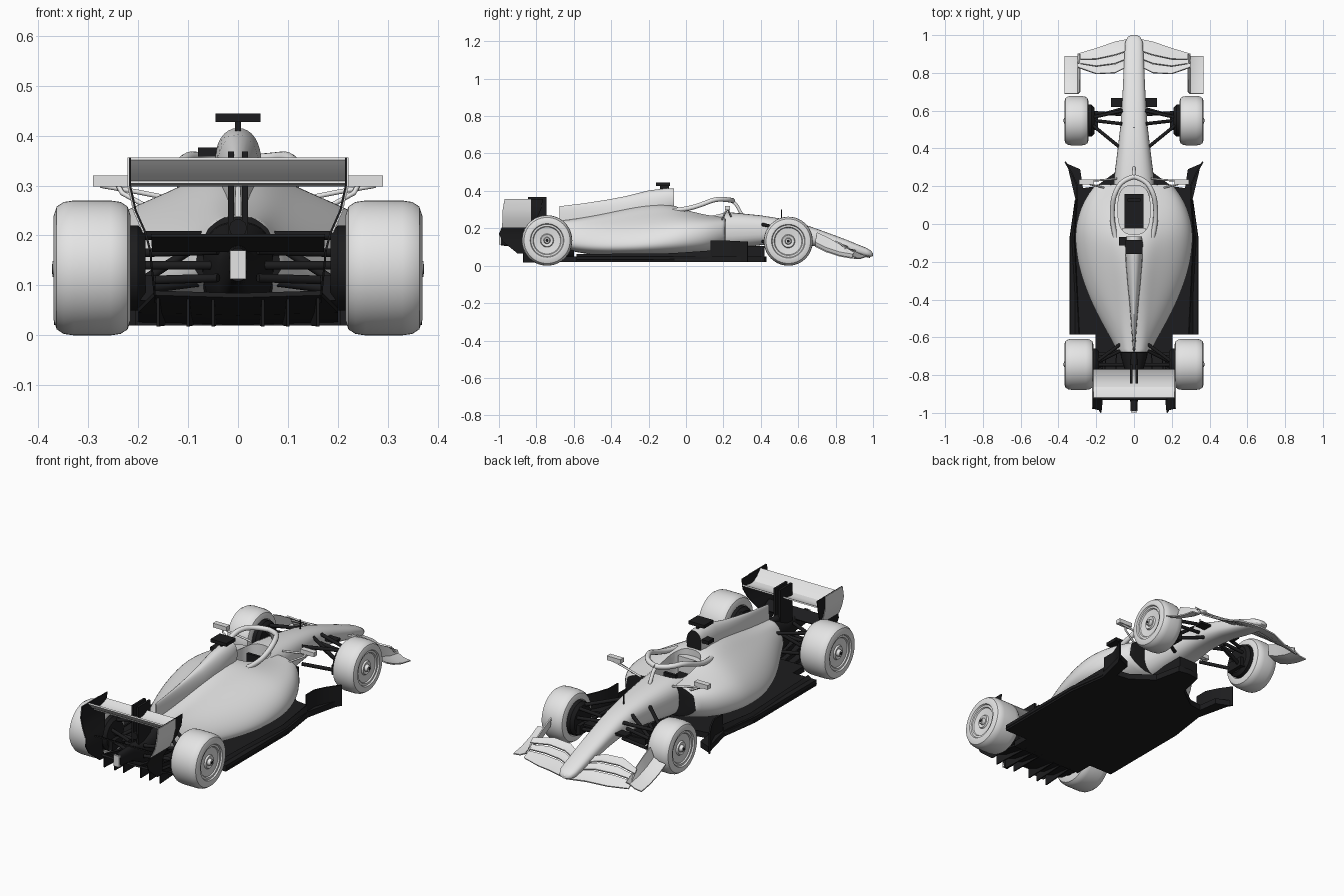
import bpy, bmesh, math
from mathutils import Vector

if "Cube" in bpy.data.objects:
    bpy.data.objects.remove(bpy.data.objects["Cube"])


def material(name, c):
    m = bpy.data.materials.new(name)
    m.diffuse_color = (*c, 1)
    m.use_nodes = True
    m.node_tree.nodes["Principled BSDF"].inputs["Base Color"].default_value = m.diffuse_color
    return m


LIGHT = material("pale_grey_paint", (0.78, 0.78, 0.78))
DARK = material("black_carbon", (0.012, 0.012, 0.013))
meshes = []


def add(name, bm, *mats):
    bmesh.ops.recalc_face_normals(bm, faces=bm.faces)
    me = bpy.data.meshes.new(name)
    bm.to_mesh(me)
    bm.free()
    for m in mats:
        me.materials.append(m)
    ob = bpy.data.objects.new(name, me)
    bpy.context.collection.objects.link(ob)
    meshes.append(ob)
    return ob


def mirror(ob):
    m = ob.modifiers.new("mirror", 'MIRROR')
    m.use_clip = True
    return ob


def loft(name, rings, mats, front=0, back=0, sub=0, crease=0.0):
    """Skin closed rings; front/back are the material slots of the end caps."""
    bm = bmesh.new()
    layer = bm.edges.layers.float.new("crease_edge")
    vs = [[bm.verts.new(p) for p in r] for r in rings]
    n = len(vs[0])
    for a, b in zip(vs, vs[1:]):
        for i in range(n):
            j = (i + 1) % n
            bm.faces.new((a[i], a[j], b[j], b[i]))
    for ring, slot in ((vs[0], front), (vs[-1], back)):
        f = bm.faces.new(ring)
        f.material_index = slot
        for e in f.edges:
            e[layer] = crease
    ob = add(name, bm, *mats)
    if sub:
        ob.modifiers.new("smooth", 'SUBSURF').levels = sub
    return ob


def oval(y, hw, zb, zt, e=2.6, n=32):
    pts = []
    for i in range(n):
        a = 2 * math.pi * i / n
        c, s = math.cos(a), math.sin(a)
        pts.append((hw * math.copysign(abs(c) ** (2 / e), c), y,
                    (zb + zt) / 2 + (zt - zb) / 2 * math.copysign(abs(s) ** (2 / e), s)))
    return pts


def sheet(name, rows, mat, thick=0.006):
    """Thin curved panel from a grid of points, mirrored in x."""
    bm = bmesh.new()
    vs = [[bm.verts.new(p) for p in r] for r in rows]
    for a, b in zip(vs, vs[1:]):
        for i in range(len(a) - 1):
            bm.faces.new((a[i], a[i + 1], b[i + 1], b[i]))
    ob = add(name, bm, mat)
    mirror(ob)
    s = ob.modifiers.new("thickness", 'SOLIDIFY')
    s.thickness, s.offset = thick, 0
    return ob


def box(name, x, y, z, mat, both=False):
    bm = bmesh.new()
    bmesh.ops.create_cube(bm, size=1)
    for v in bm.verts:
        v.co = [(r[0] + r[1]) / 2 + c * (r[1] - r[0]) for r, c in zip((x, y, z), v.co)]
    ob = add(name, bm, mat)
    return mirror(ob) if both else ob


def lathe(name, profile, y, z, mat):
    """Revolve an (x, radius) profile about the axle, mirrored."""
    bm = bmesh.new()
    vs = [bm.verts.new((x, y, z + r)) for x, r in profile]
    es = [bm.edges.new(p) for p in zip(vs, vs[1:])]
    bmesh.ops.spin(bm, geom=vs + es, cent=(0, y, z), axis=(1, 0, 0),
                   angle=2 * math.pi, steps=56, use_merge=True)
    bmesh.ops.remove_doubles(bm, verts=bm.verts, dist=1e-5)
    return mirror(add(name, bm, mat))


def tube(name, paths, r, mat, smooth=False):
    """Round rods along paths, on both sides of the car."""
    cu = bpy.data.curves.new(name, 'CURVE')
    cu.dimensions, cu.bevel_depth, cu.bevel_resolution = '3D', r, 3
    cu.use_fill_caps = True
    for path in paths:
        for s in (1, -1):
            sp = cu.splines.new('NURBS' if smooth else 'POLY')
            sp.points.add(len(path) - 1)
            for p, (x, y, z) in zip(sp.points, path):
                p.co = (s * x, y, z, 1)
            if smooth:
                sp.order_u, sp.use_endpoint_u = 3, True
    cu.materials.append(mat)
    ob = bpy.data.objects.new(name, cu)
    bpy.context.collection.objects.link(ob)
    return ob


# nose and cockpit tub
nose = loft("nose_and_tub", [oval(*s) for s in (
    (1.0, .015, .052, .066), (.99, .033, .048, .08), (.965, .046, .048, .095),
    (.85, .053, .07, .142), (.72, .059, .10, .19), (.62, .065, .115, .225), (.52, .072, .12, .25),
    (.4, .086, .11, .269), (.25, .105, .09, .284), (.1, .118, .08, .29), (-.1, .118, .08, .30))], (LIGHT,))

# sidepods and rear bodywork: half sections (x, z) from the spine down to the floor
sections = {
    .21: ((.07, .26), (.12, .255), (.195, .24), (.215, .15), (.13, .09)),
    .12: ((.08, .27), (.14, .262), (.26, .24), (.285, .13), (.20, .06)),
    .0: ((.07, .305), (.15, .28), (.285, .235), (.325, .13), (.26, .05)),
    -.1: ((.06, .335), (.13, .295), (.275, .225), (.33, .13), (.28, .045)),
    -.25: ((.05, .325), (.11, .28), (.235, .21), (.305, .12), (.28, .045)),
    -.45: ((.045, .275), (.09, .245), (.165, .195), (.225, .11), (.2, .05)),
    -.6: ((.04, .25), (.07, .225), (.105, .185), (.135, .12), (.11, .07)),
    -.68: ((.035, .24), (.06, .215), (.08, .18), (.09, .13), (.07, .10))}
rings = []
for y, half in sections.items():
    rings.append([(x, y, z) for x, z in half] + [(-x, y, z) for x, z in reversed(half)])
body = loft("sidepods", rings, (LIGHT, DARK), 1, 1, sub=3, crease=.7)

# engine cover with air intake and thin fin
loft("engine_cover", [oval(*s, 2.2) for s in (
    (-.065, .042, .29, .412), (-.1, .047, .27, .415), (-.2, .044, .23, .402), (-.32, .034, .2, .372),
    (-.42, .024, .18, .353), (-.55, .014, .17, .333), (-.675, .006, .17, .318))], (LIGHT, DARK), 1, 0)

# cockpit opening
cutter = loft("cockpit_cutter", [[(x, y + .075, z) for x, y, _ in
              [(p[0], p[2], 0) for p in oval(0, .085, -.13, .13, 2.8)]] for z in (.17, .5)], (LIGHT,))
meshes.remove(cutter)
cutter.hide_render = True
for ob in (nose, body):
    b = ob.modifiers.new("cockpit", 'BOOLEAN')
    b.object, b.operation, b.solver = cutter, 'DIFFERENCE', 'EXACT'
box("seat", (-.05, .05), (-.04, .16), (.16, .205), DARK)
box("steering_wheel", (-.035, .035), (.12, .135), (.215, .265), DARK)
box("headrest", (-.06, .06), (-.06, -.02), (.2, .285), LIGHT)

# halo
tube("halo_hoop", [((.098, -.07, .295), (.114, 0, .302), (.116, .08, .325), (.105, .16, .358),
                    (.06, .235, .352), (0, .25, .348))], .013, LIGHT, True)
tube("halo_pillar", [((0, .245, .347), (0, .27, .325), (0, .30, .27))], .009, LIGHT)

# wheels and brake drums
for tag, y, r, x0 in (("front", .547, .131, .24), ("rear", -.743, .135, .215)):
    x1 = .369
    lathe(tag + "_wheel", [(x0 + .01, 0), (x0 + .01, .085), (x0, .09), (x0, r - .03), (x0 + .006, r - .012),
          (x0 + .02, r - .003), (x0 + .04, r), (x1 - .04, r), (x1 - .02, r - .003), (x1 - .006, r - .012),
          (x1, r - .03), (x1 - .001, .09), (x1 - .008, .086), (x1 - .008, .076), (x1 - .014, .072),
          (x1 - .018, .036), (x1 - .01, .032), (x1 - .014, .018), (x1 + .002, .014), (x1 + .002, 0)], y, r, LIGHT)
    lathe(tag + "_wheel_nut", [(x1, .008), (x1 + .003, .008), (x1 + .003, 0)], y, r, DARK)
    lathe(tag + "_brake_drum", [(x0 - .03, 0), (x0 - .03, .07), (x0 - .015, .085), (x0 + .012, .085)], y, r, DARK)
    box(tag + "_brake_duct", (x0 - .05, x0 - .02), (y - .05, y + .05), (.07, .12), DARK, True)

# suspension arms
tube("front_suspension", [((.06, .60, .205), (.24, .56, .19)), ((.08, .41, .22), (.24, .54, .19)),
     ((.06, .61, .13), (.24, .56, .08)), ((.08, .41, .13), (.24, .54, .08)),
     ((.06, .53, .22), (.23, .55, .09)), ((.06, .58, .17), (.24, .59, .15))], .009, DARK)
tube("rear_suspension", [((.05, -.62, .2), (.2, -.73, .20)), ((.04, -.83, .17), (.2, -.76, .165)),
     ((.05, -.62, .11), (.2, -.73, .09)), ((.04, -.83, .115), (.2, -.76, .11)),
     ((.05, -.66, .2), (.19, -.73, .11)), ((.04, -.745, .14), (.2, -.745, .14))], .009, DARK)
box("nose_winglets", (.05, .122), (.62, .668), (.165, .177), DARK, True)

# front wing: three elements blended between leading and trailing edges
lead = [(0, .985, .045), (.1, .965, .05), (.2, .93, .038), (.3, .90, .04)]
trail = [(0, .85, .09), (.1, .80, .115), (.2, .795, .12), (.3, .83, .105)]
for k, (t0, t1) in enumerate(((0, .42), (.44, .70), (.72, 1))):
    rows = []
    for t in (t0, (t0 + t1) / 2, t1):
        row = [Vector(a).lerp(Vector(b), t) for a, b in zip(lead, trail)]
        rows.append([(p.x, p.y, p.z + .006 * k - (.004 if t not in (t0, t1) else 0)) for p in row])
    sheet("front_wing_element_%d" % (k + 1), rows, LIGHT, .007)
sheet("front_wing_endplate", [[(.368, y, zb), (.33, y, zb + .004), (.298, y, zb + .02), (.285, y + .01, zt)]
      for y, zb, zt in ((.89, .04, .07), (.82, .052, .11), (.75, .075, .15), (.69, .105, .178))], LIGHT, .006)

# floor, splitter, front fences and diffuser
plan = [(0, .43), (.06, .42), (.09, .28), (.2, .2), (.27, .19), (.285, .29), (.355, .32), (.31, .13),
        (.34, -.08), (.34, -.585), (.205, -.585), (.205, -.68), (0, -.68)]
outline = plan + [(-x, y) for x, y in reversed(plan[1:-1])]
loft("floor", [[(x, y, z) for x, y in outline] for z in (.02, .05)], (DARK,))
box("splitter", (-.055, .055), (.2, .42), (.03, .105), DARK)
sheet("floor_fence", [[(.30, .13, z0), (.30, .2, z0), (.325, .26, z0 * .98), (.365, .33, z0 * .95)]
      for z0 in (.022, .08, .135)], DARK, .008)
sheet("floor_side", [[(.31, .13, .03), (.34, -.08, .03), (.34, -.585, .03)],
                     [(.30, .13, .08), (.315, -.08, .065), (.29, -.585, .06)]], DARK, .006)
sheet("diffuser", [[(0, -.67, .025), (.2, -.67, .03)], [(0, -.8, .045), (.2, -.8, .05)],
                   [(0, -.88, .08), (.165, -.88, .085)]], DARK, .01)
for i, x in enumerate((.05, .10, .16)):
    sheet("diffuser_strake_%d" % (i + 1), [[(x * .9, -.62, .02), (x, -.87, .018)],
          [(x * .9, -.62, .04), (x, -.87, .085)]], DARK, .006)

# gearbox, exhaust, crash structure and rear lamp
loft("gearbox", [oval(*s) for s in ((-.6, .075, .04, .235), (-.7, .07, .05, .225), (-.8, .04, .06, .18),
                                    (-.88, .022, .1, .18), (-.99, .018, .108, .175))], (DARK,))
box("rear_lamp", (-.016, .016), (-.999, -.988), (.113, .17), LIGHT)
tube("exhaust", [((0, -.66, .215), (0, -.85, .215))], .018, DARK)

# rear wing, pylons and curled endplates
for name, pts in (("rear_wing_main", ((-.77, .322), (-.80, .308), (-.84, .302), (-.875, .308))),
                  ("rear_wing_flap", ((-.86, .304), (-.89, .322), (-.92, .354)))):
    sheet(name, [[(0, y, z), (.215, y, z)] for y, z in pts], LIGHT, .007)
box("rear_wing_pylon", (.008, .02), (-.845, -.745), (.15, .368), DARK, True)
sheet("beam_wing", [[(0, -.87, .17), (.172, -.87, .17)], [(0, -.93, .2), (.174, -.93, .2)]], DARK)
plate = ((.216, .356, -.765, -.97), (.216, .30, -.775, -.98), (.205, .25, -.80, -.98),
         (.185, .205, -.83, -.985), (.176, .17, -.86, -1.0), (.172, .13, -.87, -.98), (.165, .065, -.86, -.90))
sheet("rear_endplate", [[(x, a, z), (x, b, z)] for x, z, a, b in plate], DARK, .004)
sheet("rear_endplate_skin", [[(x + .004, min(a, -.83), z), (x + .004, b, z)]
                             for x, z, a, b in plate[:4]], LIGHT, .003)

# mirrors, camera pods and sensors
box("mirror", (.212, .29), (.208, .236), (.298, .32), LIGHT, True)
tube("mirror_stalk", [((.275, .225, .30), (.2, .23, .287), (.09, .24, .265)),
                      ((.24, .22, .30), (.232, .21, .285), (.15, .19, .24))], .005, LIGHT)
box("camera_pod", (-.045, .045), (-.16, -.085), (.427, .444), DARK)
box("camera_stem", (-.006, .006), (-.14, -.09), (.40, .43), DARK)
box("side_camera", (-.08, -.03), (-.115, -.07), (.358, .376), DARK)
tube("nose_sensor", [((0, .51, .24), (0, .51, .30))], .003, DARK)

# bake modifiers and smooth rounded surfaces
bpy.context.view_layer.update()
deps = bpy.context.evaluated_depsgraph_get()
baked = [(ob, bpy.data.meshes.new_from_object(ob.evaluated_get(deps))) for ob in meshes]
for ob, me in baked:
    ob.modifiers.clear()
    ob.data = me
    me.polygons.foreach_set("use_smooth", [True] * len(me.polygons))
    me.set_sharp_from_angle(angle=math.radians(35))
bpy.data.objects.remove(cutter)
